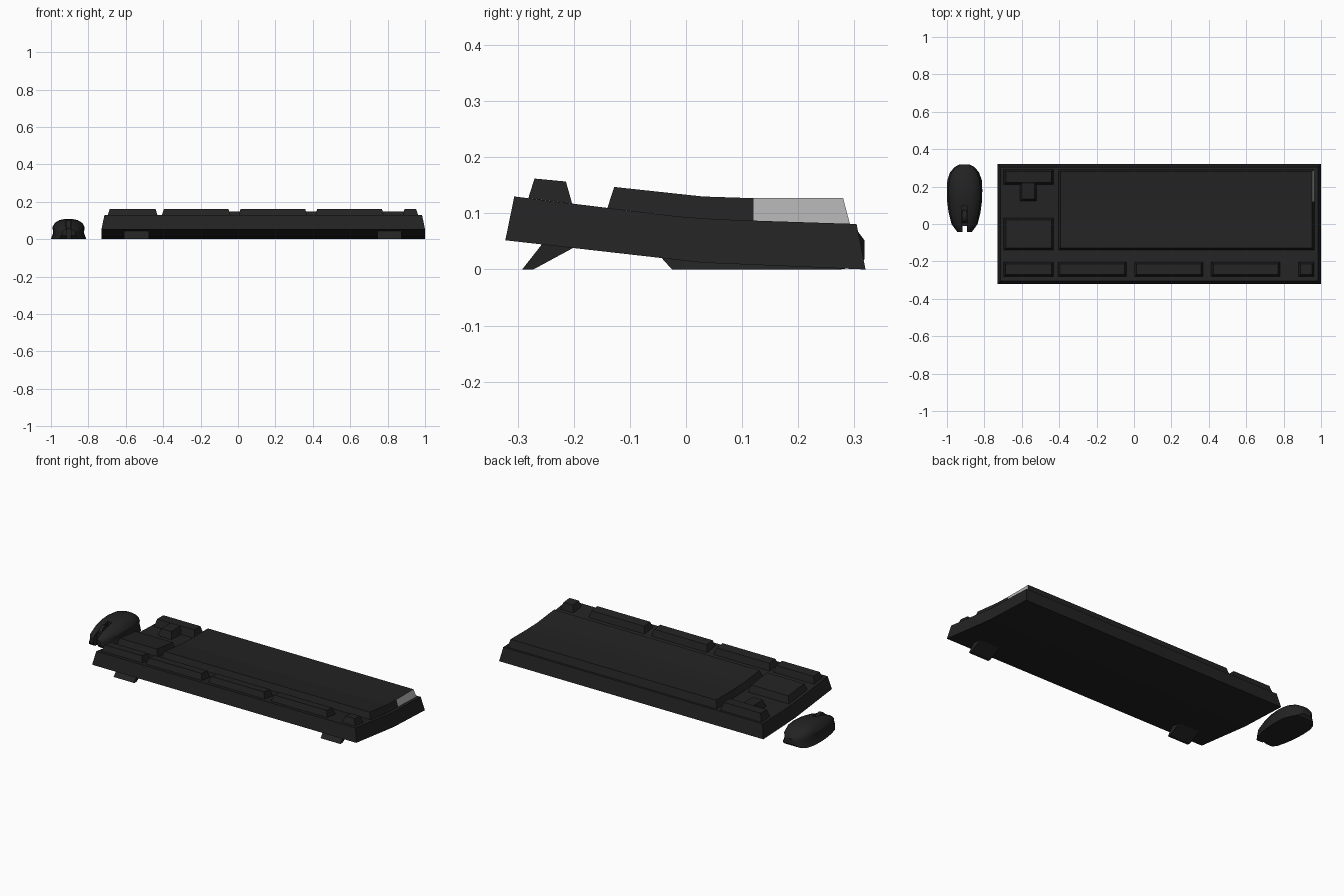
import bpy, bmesh, math

if "Cube" in bpy.data.objects:
    bpy.data.objects.remove(bpy.data.objects["Cube"])


def material(name, v):
    m = bpy.data.materials.new(name)
    m.diffuse_color = (v, v, v, 1)
    m.use_nodes = True
    m.node_tree.nodes["Principled BSDF"].inputs["Base Color"].default_value = m.diffuse_color
    return m


black = material("black_plastic", 0.0165)
grey = material("light_grey", 0.42)


def interp(table, y):
    if y <= table[0][0]:
        return table[0][1]
    for (a, za), (b, zb) in zip(table, table[1:]):
        if y <= b:
            return za + (zb - za) * (y - a) / (b - a)
    return table[-1][1]


def make(name, verts, faces, mats=(black,)):
    me = bpy.data.meshes.new(name)
    me.from_pydata(verts, [], faces)
    bm = bmesh.new()
    bm.from_mesh(me)
    bmesh.ops.recalc_face_normals(bm, faces=bm.faces)
    bm.to_mesh(me)
    bm.free()
    ob = bpy.data.objects.new(name, me)
    for m in mats:
        me.materials.append(m)
    bpy.context.collection.objects.link(ob)
    return ob


# height of the case underside, case deck and key tops along y
UNDER = [(-0.322, 0.052), (0.03, 0.012), (0.32, 0.0)]
DECK = [(-0.305, 0.13), (-0.02, 0.095), (0.03, 0.091), (0.09, 0.088), (0.305, 0.081)]
KEYS = [(-0.27, 0.162), (-0.207, 0.156), (-0.128, 0.147), (0.03, 0.13),
        (0.12, 0.127), (0.29, 0.127)]


def block(name, x0, x1, y0, y1, inset, low, high, mats=(black,)):
    """Tapered slab that follows a lower and an upper height curve."""
    cuts = [y for y in (-0.02, 0.03, 0.09, 0.12) if y0 + 0.02 < y < y1 - 0.02]
    base = [y0] + cuts + [y1]
    top = [y0 + inset] + cuts + [y1 - inset]
    verts, faces = [], []
    for b, t in zip(base, top):
        zb, zt = interp(low, b), interp(high, t)
        verts += [(x0, b, zb), (x1, b, zb), (x1 - inset, t, zt), (x0 + inset, t, zt)]
    for i in range(len(base) - 1):
        for k in range(4):
            j = (k + 1) % 4
            faces.append((4 * i + k, 4 * i + j, 4 * i + 4 + j, 4 * i + 4 + k))
    n = len(verts)
    faces += [(0, 1, 2, 3), (n - 4, n - 3, n - 2, n - 1)]
    return make(name, verts, faces, mats)


# keyboard case
block("keyboard_case", -0.73, 1.0, -0.322, 0.32, 0.016, UNDER, DECK)

# main key block, with its light grey side panel
main = block("main_keys", -0.405, 0.965, -0.14, 0.292, 0.012, DECK, KEYS, (black, grey))
for p in main.data.polygons:
    if p.normal.x > 0.7 and p.center.y > 0.12:
        p.material_index = 1

# other key groups
block("navigation_keys", -0.697, -0.43, -0.14, 0.033, 0.012, DECK, KEYS)
block("arrow_key_row", -0.697, -0.43, 0.21, 0.292, 0.012, DECK, KEYS)
block("arrow_key_single", -0.61, -0.52, 0.122, 0.232, 0.012, DECK, KEYS)
for i, (a, b) in enumerate([(-0.697, -0.43), (-0.407, -0.04), (0.003, 0.37),
                            (0.413, 0.78), (0.88, 0.963)]):
    block("function_keys_%d" % (i + 1), a, b, -0.281, -0.203, 0.011, DECK, KEYS)

# folding feet
for i, (a, b) in enumerate([(-0.61, -0.475), (0.745, 0.875)]):
    prof = [(-0.292, 0), (-0.272, 0), (-0.198, 0.04), (-0.255, 0.047)]
    v = [(x, y, z) for x in (a, b) for y, z in prof]
    f = [(0, 1, 2, 3), (4, 5, 6, 7)]
    f += [(k, (k + 1) % 4, 4 + (k + 1) % 4, 4 + k) for k in range(4)]
    make("foot_%d" % (i + 1), v, f)

# mouse body: cross-sections (y, half width, top, bottom)
MX = -0.906
SECTIONS = [(-0.043, 0.038, 0.052, 0.02), (-0.025, 0.052, 0.064, 0.0),
            (0.0, 0.07, 0.075, 0.0), (0.06, 0.085, 0.093, 0.0),
            (0.12, 0.093, 0.104, 0.0), (0.18, 0.095, 0.108, 0.0),
            (0.235, 0.092, 0.103, 0.0), (0.275, 0.078, 0.09, 0.0),
            (0.303, 0.055, 0.072, 0.004), (0.318, 0.028, 0.052, 0.018)]
half = [(1.0, 0.0), (0.87, 0.3), (0.9, 0.6), (0.78, 0.8), (0.5, 0.95), (0.18, 1.0)]
ring = half + [(-u, w) for u, w in reversed(half)]
n = len(ring)
verts = [(MX + u * w, y, lo + t * (hi - lo)) for y, w, hi, lo in SECTIONS for u, t in ring]
faces = [(s * n + k, s * n + (k + 1) % n, (s + 1) * n + (k + 1) % n, (s + 1) * n + k)
         for s in range(len(SECTIONS) - 1) for k in range(n)]
faces += [tuple(range(n)), tuple(range(len(verts) - n, len(verts)))]
mouse = make("mouse_body", verts, faces)


def cutter(name, x, y0, y1, z0, z1):
    bpy.ops.mesh.primitive_cube_add(size=1, location=(MX, (y0 + y1) / 2, (z0 + z1) / 2))
    ob = bpy.context.object
    ob.name = name
    ob.scale = (2 * x, y1 - y0, z1 - z0)
    ob.hide_render = True
    ob.display_type = 'WIRE'
    mod = mouse.modifiers.new(name, 'BOOLEAN')
    mod.operation = 'DIFFERENCE'
    mod.object = ob
    mod.solver = 'EXACT'
    return ob


# gap between the buttons and slot for the wheel
cuts = [cutter("button_gap_cutter", 0.012, -0.08, -0.012, -0.02, 0.2),
        cutter("wheel_slot_cutter", 0.0135, -0.09, 0.095, 0.06, 0.21)]
bpy.ops.object.select_all(action='DESELECT')
bpy.context.view_layer.objects.active = mouse
mouse.select_set(True)
for m in list(mouse.modifiers):
    bpy.ops.object.modifier_apply(modifier=m.name)
for c in cuts:
    bpy.data.objects.remove(c)
bpy.ops.object.shade_smooth_by_angle(angle=math.radians(32))

# scroll wheel
bpy.ops.mesh.primitive_cylinder_add(vertices=20, radius=0.034, depth=0.02,
                                    location=(MX, 0.04, 0.067),
                                    rotation=(0, math.pi / 2, 0))
wheel = bpy.context.object
wheel.name = "scroll_wheel"
wheel.data.materials.append(black)
bpy.ops.object.shade_smooth_by_angle(angle=math.radians(30))
